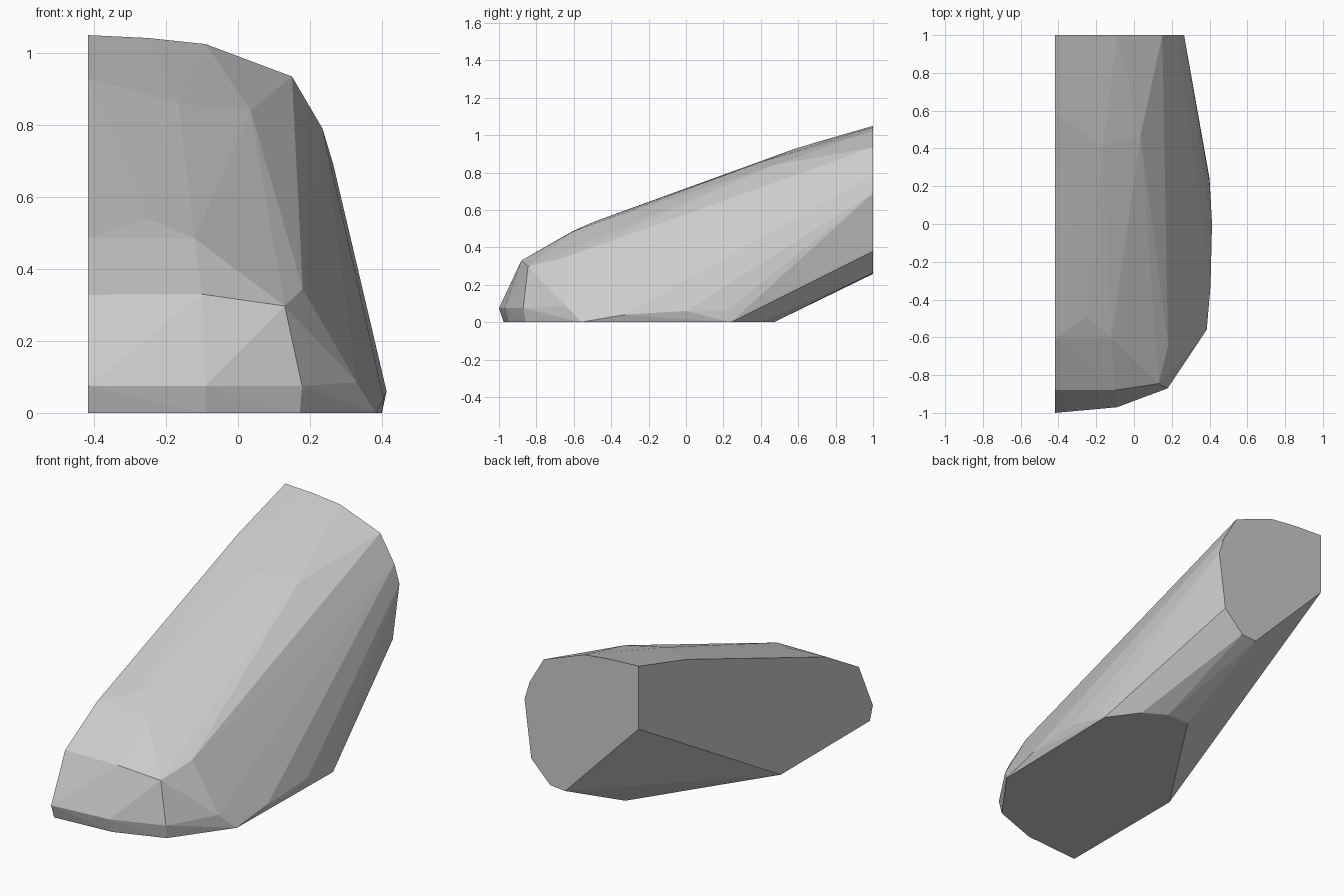
import bpy, bmesh, math

CUT = -0.417  # flat inner side

# raised end outline (x, z) on the plane y = 1
end_outline = [(CUT, 1.05), (-0.25, 1.042), (-0.09, 1.025), (0.15, 0.935),
               (0.235, 0.79), (0.265, 0.69), (0.225, 0.38), (0.111, 0.265),
               (0.022, 0.258), (CUT, 0.71)]
# flat base outline (x, y) on the plane z = 0
base_outline = [(CUT, -0.975), (-0.09, -0.95), (0.172, -0.855), (0.385, -0.56),
                (0.40, 0.24), (0.285, 0.40), (0.165, 0.47), (0.034, 0.47),
                (CUT, -0.214)]
# top ridge (y, z) along the flat inner side
ridge = [(-1.0, 0.075), (-0.88, 0.328), (-0.605, 0.487), (0.59, 0.93)]
# corners of the rounded outer shell
shell = [(-0.09, -0.97, 0.075), (0.178, -0.87, 0.075), (-0.10, -0.88, 0.33),
         (0.13, -0.845, 0.297), (0.33, -0.64, 0.085), (0.18, -0.65, 0.345),
         (-0.12, -0.605, 0.485), (-0.25, -0.485, 0.54), (0.09, -0.10, 0.56),
         (-0.165, 0.41, 0.86), (0.035, 0.47, 0.84), (0.413, 0.0, 0.06),
         (0.405, -0.33, 0.04), (0.40, 0.22, 0.06)]

points = ([(x, 1.0, z) for x, z in end_outline]
          + [(x, y, 0.0) for x, y in base_outline]
          + [(CUT, y, z) for y, z in ridge] + shell)

# wrap the sections in one faceted convex skin
bm = bmesh.new()
for p in points:
    bm.verts.new(p)
bmesh.ops.convex_hull(bm, input=bm.verts[:])
loose = [v for v in bm.verts if not v.link_faces]
bmesh.ops.delete(bm, geom=loose, context='VERTS')
bmesh.ops.dissolve_limit(bm, angle_limit=math.radians(0.3),
                         verts=bm.verts[:], edges=bm.edges[:])
bmesh.ops.recalc_face_normals(bm, faces=bm.faces[:])

mesh = bpy.data.meshes.new("faceted_block")
bm.to_mesh(mesh)
bm.free()

grey = bpy.data.materials.new("plain grey")
grey.diffuse_color = (0.6, 0.6, 0.6, 1.0)
mesh.materials.append(grey)
block = bpy.data.objects.new("faceted_block", mesh)
bpy.context.collection.objects.link(block)
